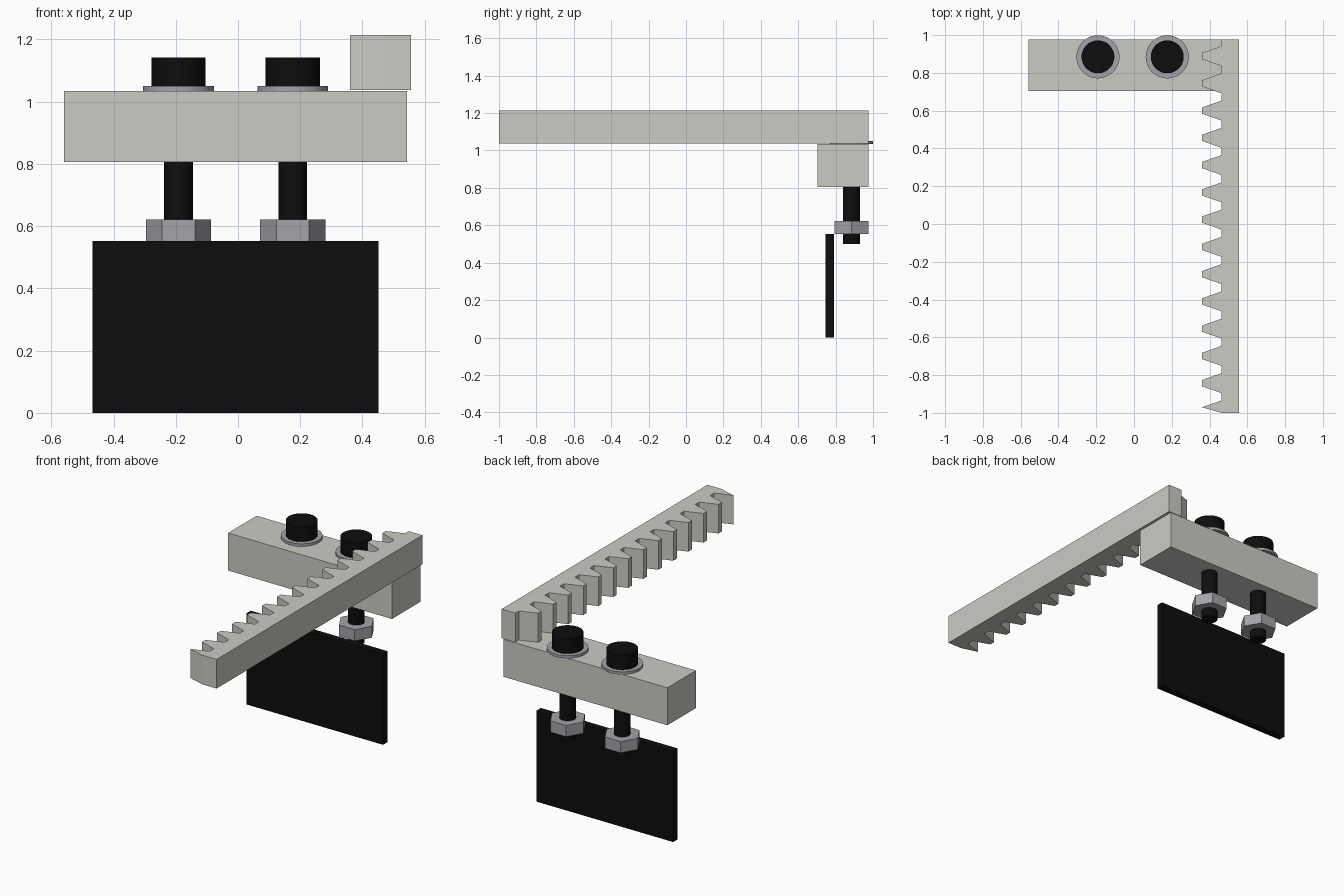
import bpy, bmesh, math

if "Cube" in bpy.data.objects:
    bpy.data.objects.remove(bpy.data.objects["Cube"])


def material(name, rgb):
    m = bpy.data.materials.new(name)
    m.diffuse_color = (*rgb, 1)
    m.use_nodes = True
    m.node_tree.nodes["Principled BSDF"].inputs["Base Color"].default_value = m.diffuse_color
    return m


BLACK = material("black", (0.004, 0.004, 0.004))
PALE = material("pale_grey", (0.60, 0.60, 0.56))
STEEL = material("steel", (0.37, 0.37, 0.40))


def prism(name, outline, z0, z1, mat, smooth=False):
    """Extrude a flat outline (x, y) from z0 to z1."""
    bm = bmesh.new()
    face = bm.faces.new([bm.verts.new((x, y, z0)) for x, y in outline])
    up = bmesh.ops.extrude_face_region(bm, geom=[face])["geom"]
    bmesh.ops.translate(bm, vec=(0, 0, z1 - z0),
                        verts=[v for v in up if isinstance(v, bmesh.types.BMVert)])
    bmesh.ops.recalc_face_normals(bm, faces=bm.faces)
    me = bpy.data.meshes.new(name)
    bm.to_mesh(me)
    bm.free()
    me.materials.append(mat)
    ob = bpy.data.objects.new(name, me)
    bpy.context.collection.objects.link(ob)
    if smooth:
        bpy.ops.object.select_all(action='DESELECT')
        ob.select_set(True)
        bpy.context.view_layer.objects.active = ob
        bpy.ops.object.shade_smooth_by_angle(angle=math.radians(30))
    return ob


def rect(x0, x1, y0, y1):
    return [(x0, y0), (x1, y0), (x1, y1), (x0, y1)]


def ring(cx, cy, r, n):
    return [(cx + r * math.cos(math.tau * i / n), cy + r * math.sin(math.tau * i / n))
            for i in range(n)]


# Hanging plate and mounting block
prism("plate", rect(-0.467, 0.452, 0.747, 0.79), 0, 0.553, BLACK)
prism("mounting_block", rect(-0.559, 0.543, 0.703, 0.977), 0.806, 1.034, PALE)

# Toothed rack: straight back, 13 whole teeth and a cut-off last one
TIP, ROOT, BACK = 0.36, 0.464, 0.556
outline = [(BACK, -1), (BACK, 0.977), (ROOT, 0.977)]
for i in range(14):
    c = 0.889 - 0.1443 * i
    outline += [(ROOT, c + 0.053), (TIP, c + 0.0165)]
    outline += [(TIP, c - 0.0165), (ROOT, c - 0.053)] if i < 13 else [(ROOT, -1)]
prism("rack", outline, 1.037, 1.214, PALE)

# Two bolts with washers and nuts
CY = 0.885
for side, cx in (("left", -0.191), ("right", 0.176)):
    prism(f"bolt_shank_{side}", ring(cx, CY, 0.046, 48), 0.50, 1.05, BLACK, True)
    prism(f"bolt_head_{side}", ring(cx, CY, 0.087, 48), 1.05, 1.142, BLACK, True)
    prism(f"washer_{side}", ring(cx, CY, 0.114, 48), 1.034, 1.05, STEEL, True)
    prism(f"nut_{side}", ring(cx, CY, 0.105, 6), 0.553, 0.622, STEEL)
